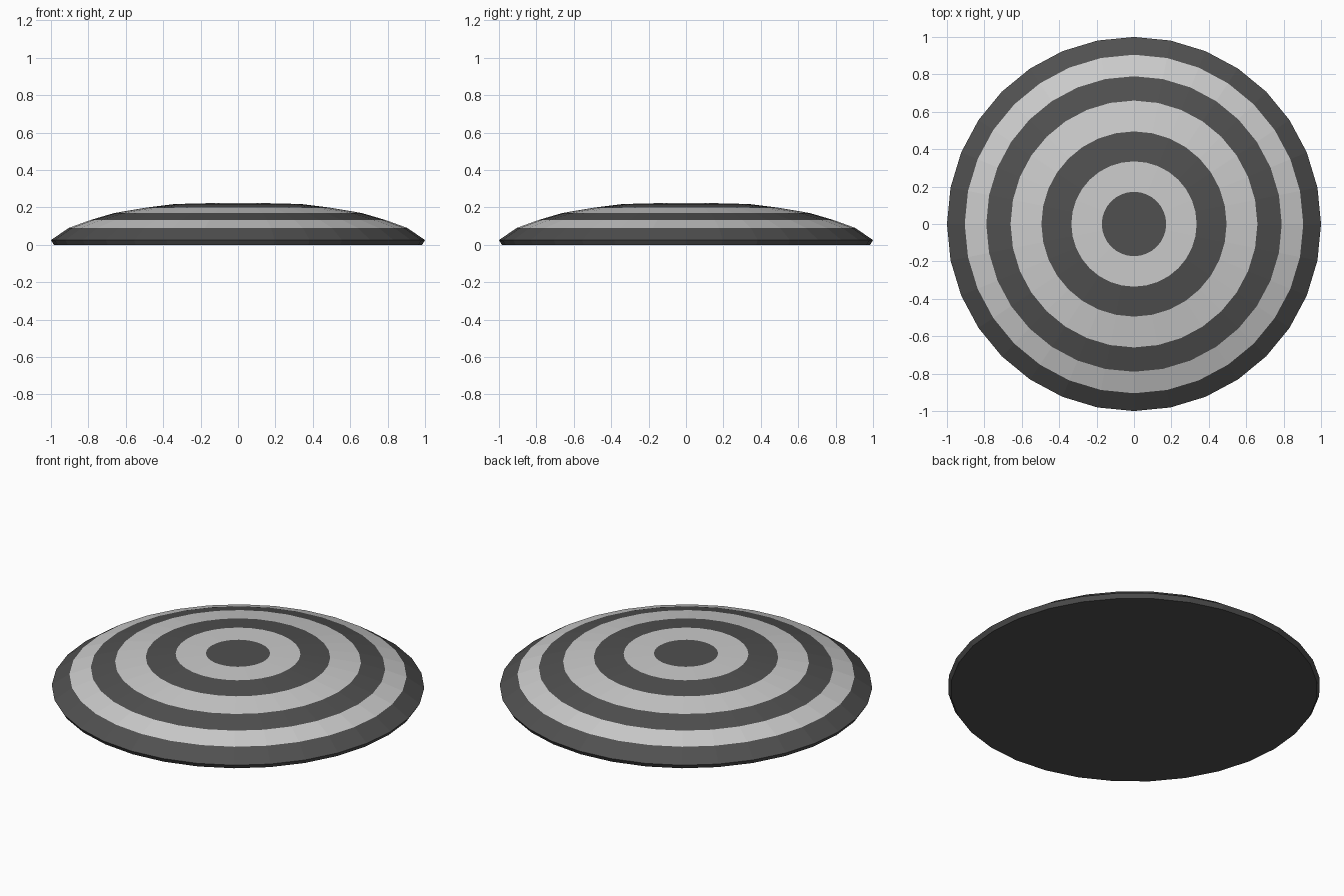
import bpy, bmesh
from math import cos, sin, tau

if "Cube" in bpy.data.objects:
    bpy.data.objects.remove(bpy.data.objects["Cube"])

SIDES = 32


def material(name, v):
    m = bpy.data.materials.new(name)
    m.diffuse_color = (v, v, v, 1)
    m.use_nodes = True
    m.node_tree.nodes["Principled BSDF"].inputs["Base Color"].default_value = m.diffuse_color
    return m


# radius, height from the underside up to the centre disc
profile = [(0.985, 0), (1.0, 0.025), (0.905, 0.09), (0.79, 0.132),
           (0.66, 0.17), (0.495, 0.198), (0.335, 0.218), (0.172, 0.222)]
# 0 = dark, 1 = light, one per band
band_shades = [0, 0, 1, 0, 1, 0, 1]

bm = bmesh.new()
rings = [[bm.verts.new((r * cos(tau * i / SIDES), r * sin(tau * i / SIDES), z))
          for i in range(SIDES)] for r, z in profile]

# striped bands
for lower, upper, shade in zip(rings, rings[1:], band_shades):
    for i in range(SIDES):
        j = (i + 1) % SIDES
        face = bm.faces.new((lower[i], lower[j], upper[j], upper[i]))
        face.material_index = shade

# centre disc and flat underside
bm.faces.new(rings[-1])
bm.faces.new(rings[0][::-1])

mesh = bpy.data.meshes.new("striped_dome_disc")
bm.to_mesh(mesh)
bm.free()
mesh.materials.append(material("dark_grey", 0.08))
mesh.materials.append(material("light_grey", 0.6))
bpy.context.collection.objects.link(bpy.data.objects.new("striped_dome_disc", mesh))
